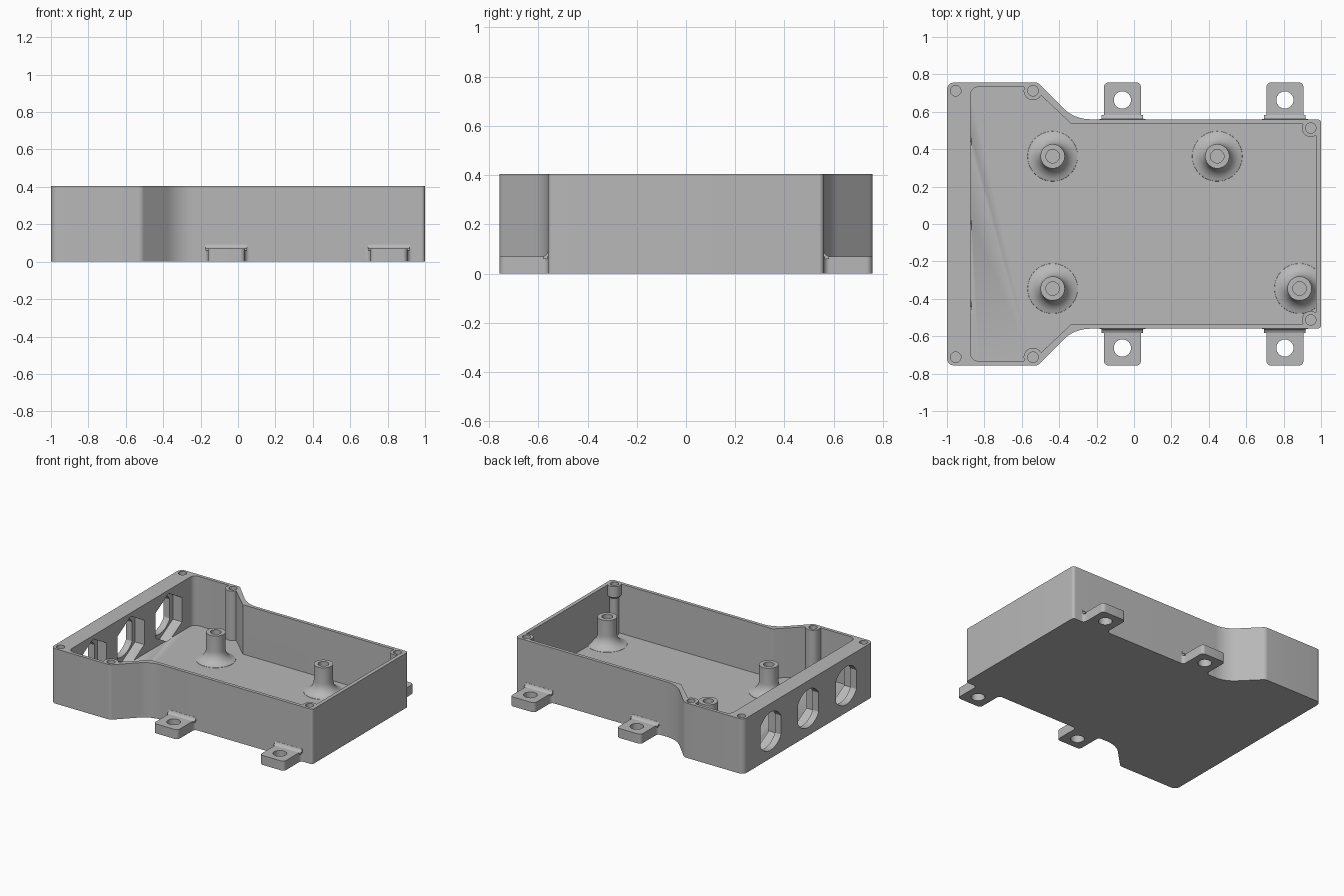
import bpy, bmesh
from math import sin, cos, tan, pi, radians
from mathutils import Matrix, Vector

if "Cube" in bpy.data.objects:
    bpy.data.objects.remove(bpy.data.objects["Cube"])

HEIGHT, FLOOR = 0.405, 0.04
ALONG_X = Matrix(((0, 0, 1, 0), (1, 0, 0, 0), (0, 1, 0, 0), (0, 0, 0, 1)))

grey = bpy.data.materials.new("plain grey")
grey.use_nodes = True
grey.diffuse_color = (0.48, 0.48, 0.48, 1)
grey.node_tree.nodes["Principled BSDF"].inputs["Base Color"].default_value = grey.diffuse_color


def finish(name, bm):
    bmesh.ops.recalc_face_normals(bm, faces=bm.faces[:])
    mesh = bpy.data.meshes.new(name)
    bm.to_mesh(mesh)
    bm.free()
    mesh.materials.append(grey)
    obj = bpy.data.objects.new(name, mesh)
    bpy.context.collection.objects.link(obj)
    return obj


def rounded(corners, steps=8):
    """Outline from (x, y, radius) corners, each replaced with an arc."""
    out = []
    for i, (x, y, r) in enumerate(corners):
        p = Vector((x, y))
        if r == 0:
            out.append(p)
            continue
        a = (Vector(corners[i - 1][:2]) - p).normalized()
        b = (Vector(corners[(i + 1) % len(corners)][:2]) - p).normalized()
        half = a.angle(b) / 2
        centre = p + (a + b).normalized() * r / sin(half)
        start = p + a * r / tan(half) - centre
        end = p + b * r / tan(half) - centre
        sweep = start.angle_signed(end)
        for k in range(steps + 1):
            t = -sweep * k / steps
            out.append(centre + Vector((start.x * cos(t) - start.y * sin(t),
                                        start.x * sin(t) + start.y * cos(t))))
    return out


def circle(x, y, r, n=32, turn=0):
    return [(x + r * cos(2 * pi * k / n + turn), y + r * sin(2 * pi * k / n + turn)) for k in range(n)]


def prism(name, outline, low, high, matrix=Matrix()):
    bm = bmesh.new()
    face = bm.faces.new([bm.verts.new((p[0], p[1], low)) for p in outline])
    new = bmesh.ops.extrude_face_region(bm, geom=[face])["geom"]
    bmesh.ops.translate(bm, vec=(0, 0, high - low),
                        verts=[v for v in new if isinstance(v, bmesh.types.BMVert)])
    bm.transform(matrix)
    return finish(name, bm)


def lathe(name, profile, x, y, n=40):
    bm = bmesh.new()
    rings = [[bm.verts.new((px, py, z)) for px, py in circle(x, y, r, n)] for r, z in profile]
    for a, b in zip(rings, rings[1:]):
        for k in range(n):
            bm.faces.new((a[k], a[(k + 1) % n], b[(k + 1) % n], b[k]))
    bm.faces.new(rings[0])
    bm.faces.new(rings[-1])
    return finish(name, bm)


def cut(target, cutter):
    mod = target.modifiers.new("cut", 'BOOLEAN')
    mod.operation, mod.solver, mod.object = 'DIFFERENCE', 'EXACT', cutter
    bpy.context.view_layer.update()
    result = bpy.data.meshes.new_from_object(
        target.evaluated_get(bpy.context.evaluated_depsgraph_get()))
    target.modifiers.clear()
    target.data = result
    bpy.data.objects.remove(cutter)


def smooth(obj):
    bpy.ops.object.select_all(action='DESELECT')
    obj.select_set(True)
    bpy.context.view_layer.objects.active = obj
    bpy.ops.object.shade_smooth_by_angle(angle=radians(30))


def mirrored(half):
    return rounded(half + [(x, -y, r) for x, y, r in reversed(half)])


# Housing blank and the hollow inside it
housing = prism("housing", mirrored([(-1, 0.757, 0.04), (-0.515, 0.757, 0.04),
                                     (-0.32, 0.56, 0.2), (1, 0.56, 0.02)]), 0, HEIGHT)
cavity = prism("cavity", mirrored([(-0.875, 0.733, 0.045), (-0.545, 0.733, 0.01),
                                   (-0.335, 0.535, 0.01), (0.972, 0.535, 0.01)]), FLOOR, 0.6)

# Lid screw posts are left standing in the hollow
for s in (1, -1):
    cut(cavity, prism("post", circle(-0.54, 0.712 * s, 0.05), 0, 0.7))
    cut(cavity, prism("post_web", [(-0.588, 0.712 * s), (-0.49, 0.712 * s),
                                   (-0.49, 0.8 * s), (-0.588, 0.8 * s)], 0, 0.7))
    cut(cavity, lathe("corner_post", [(0.032, 0), (0.032, 0.31), (0.047, 0.325),
                                      (0.047, 0.7)], 0.945, 0.513 * s))

# Board standoffs with flared feet
standoffs = [(-0.435, 0.362), (0.445, 0.362), (-0.435, -0.345), (0.885, -0.345)]
FLARE, RADIUS = 0.085, 0.065
profile = [(RADIUS + FLARE, 0.01)]
for k in range(1, 9):
    t = k * pi / 16
    profile.append((RADIUS + FLARE * (1 - sin(t)), FLOOR + FLARE * (1 - cos(t))))
profile.append((RADIUS, 0.243))
for x, y in standoffs:
    cut(cavity, lathe("standoff", profile, x, y))
cut(housing, cavity)

# Screw bores in the standoffs and posts
for x, y in standoffs:
    cut(housing, prism("bore", circle(x, y, 0.036, 24), 0.1, 0.3))
for x, y in ((-0.953, 0.712), (-0.54, 0.712), (0.945, 0.513)):
    for s in (1, -1):
        cut(housing, prism("bore", circle(x, y * s, 0.028, 24), 0.2, 0.5))

# Cable openings: flat-sided round hole outside, hexagonal nut pocket inside
for y in (-0.44, 0, 0.44):
    hole = [(max(y - 0.12, min(y + 0.12, u)), v) for u, v in circle(y, 0.2, 0.14, 48)]
    cut(housing, prism("opening", hole, -1.1, -0.9, ALONG_X))
    cut(housing, prism("nut_pocket", circle(y, 0.2, 0.18, 6, pi / 2), -0.95, -0.87, ALONG_X))
smooth(housing)

# Mounting tabs with a fillet where they meet the wall
for side, s in (("back", 1), ("front", -1)):
    for where, x in (("right", -0.062), ("left", 0.807)):
        w = 0.099
        half = [(w + 0.03, 0.545, 0), (w + 0.03, 0.56, 0), (w, 0.56, 0.025), (w, 0.757, 0.025)]
        outline = [(x + a, b * s, r) for a, b, r in half]
        outline += [(x - a, b * s, r) for a, b, r in reversed(half)]
        tab = prism(f"{side}_{where}_tab", rounded(outline), 0, 0.07)
        cut(tab, prism("tab_hole", circle(x, 0.663 * s, 0.046), -0.1, 0.2))
        smooth(tab)
        strip = [(0.545, 0.06), (0.545, 0.092), (0.561, 0.092), (0.564, 0.081),
                 (0.571, 0.074), (0.582, 0.07), (0.582, 0.06)]
        fillet = prism(f"{side}_{where}_tab_fillet", [(a * s, b) for a, b in strip],
                       x - w - 0.012, x + w + 0.012, ALONG_X)
        smooth(fillet)
